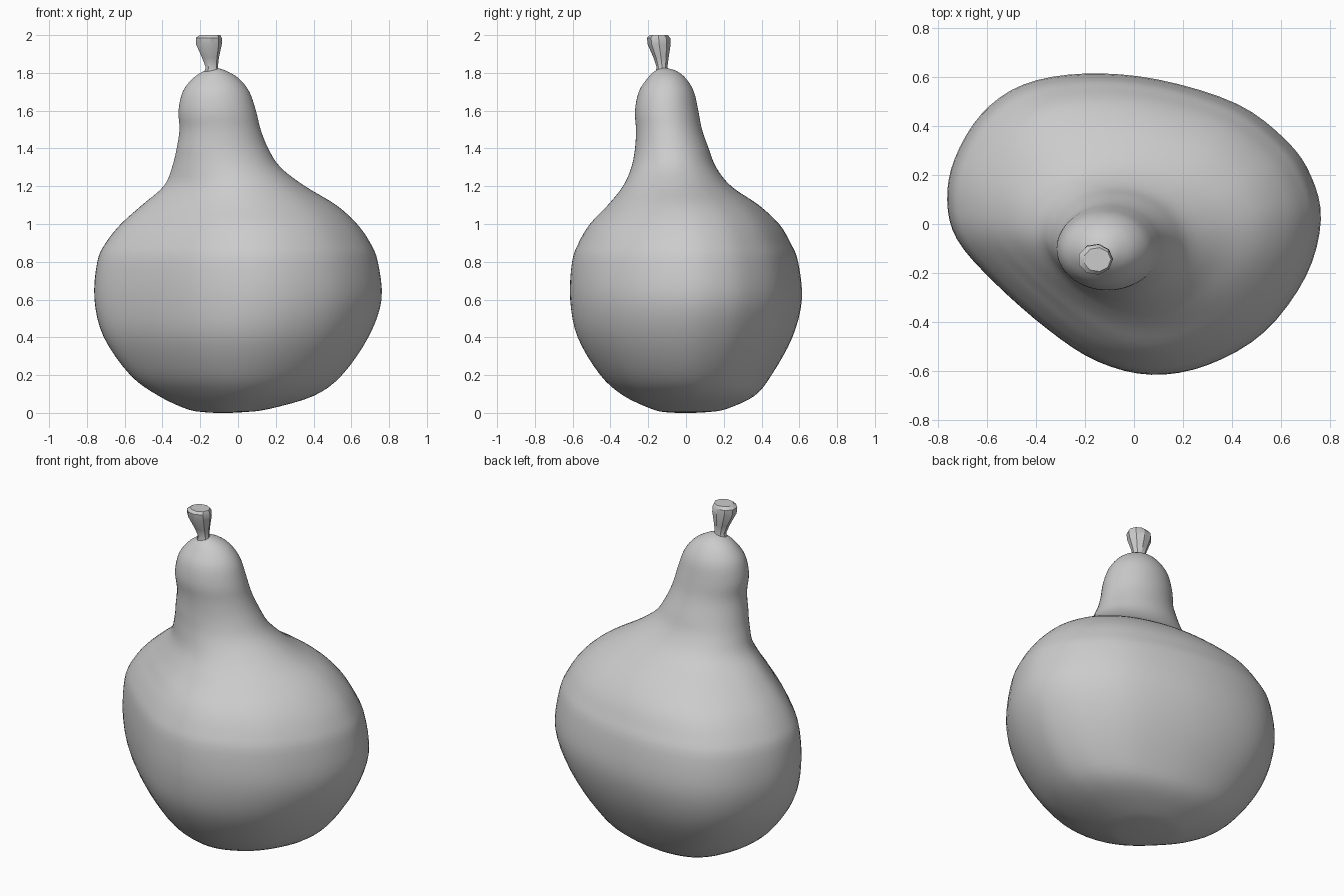
import bpy, bmesh, math
from mathutils import Vector

if "Cube" in bpy.data.objects:
    bpy.data.objects.remove(bpy.data.objects["Cube"])

GREY = bpy.data.materials.new("plain grey")
GREY.diffuse_color = (0.6, 0.6, 0.6, 1)
GREY.use_nodes = True
GREY.node_tree.nodes["Principled BSDF"].inputs["Base Color"].default_value = GREY.diffuse_color


def spline(pts, steps, closed=False):
    """Catmull-Rom interpolation through points of any dimension."""
    n, out = len(pts), []
    pts = [Vector(p) for p in pts]
    get = (lambda i: pts[i % n]) if closed else (lambda i: pts[max(0, min(n - 1, i))])
    for i in range(n if closed else n - 1):
        a, b, c, d = (get(i + k) for k in (-1, 0, 1, 2))
        for s in range(steps):
            t = s / steps
            out.append(0.5 * (2 * b + (c - a) * t + (2 * a - 5 * b + 4 * c - d) * t * t
                              + (3 * b - a - 3 * c + d) * t ** 3))
    return out if closed else out + [pts[-1]]


def loft(name, rings, angle):
    """Skin a stack of rings and cap both ends."""
    bm = bmesh.new()
    loops = [[bm.verts.new(p) for p in ring] for ring in rings]
    n = len(loops[0])
    for lo, hi in zip(loops, loops[1:]):
        for i in range(n):
            j = (i + 1) % n
            bm.faces.new((lo[i], lo[j], hi[j], hi[i]))
    bm.faces.new(loops[0][::-1])
    bm.faces.new(loops[-1])
    me = bpy.data.meshes.new(name)
    bm.to_mesh(me)
    bm.free()
    me.materials.append(GREY)
    ob = bpy.data.objects.new(name, me)
    bpy.context.collection.objects.link(ob)
    bpy.context.view_layer.objects.active = ob
    ob.select_set(True)
    bpy.ops.object.shade_smooth_by_angle(angle=math.radians(angle))
    ob.select_set(False)


# Lopsided outline of the belly, scaled to a unit box
outline = [(.76, .02), (.72, .2), (.62, .345), (.42, .495), (.1, .595), (-.2, .62),
           (-.45, .575), (-.62, .455), (-.73, .27), (-.76, .1), (-.72, -.06),
           (-.57, -.235), (-.35, -.43), (-.15, -.56), (.07, -.615), (.3, -.575),
           (.53, -.44), (.7, -.21)]
belly = [Vector((p.x / .76, p.y / .617)) for p in spline(outline, 4, True)]

# Height levels: (z, left), (right, front, back)
levels = [((0, -.11), (-.05, -.04, .03)), ((.004, -.18), (.03, -.11, .11)),
          ((.02, -.27), (.16, -.18, .21)), ((.09, -.42), (.40, -.33, .36)),
          ((.2, -.57), (.55, -.455, .45)), ((.4, -.71), (.69, -.575, .56)),
          ((.6, -.76), (.76, -.615, .61)), ((.8, -.745), (.74, -.605, .59)),
          ((.9, -.70), (.70, -.57, .55)), ((1.0, -.62), (.63, -.51, .49)),
          ((1.1, -.51), (.52, -.415, .385)), ((1.2, -.395), (.355, -.335, .24)),
          ((1.3, -.35), (.225, -.29, .16)), ((1.4, -.325), (.16, -.27, .12)),
          ((1.5, -.31), (.12, -.265, .085)), ((1.6, -.315), (.095, -.27, .065)),
          ((1.7, -.293), (.06, -.25, .042)), ((1.77, -.24), (.005, -.205, 0)),
          ((1.81, -.18), (-.06, -.165, -.05)), ((1.825, -.135), (-.105, -.13, -.10))]
rings = []
for z, x0, x1, y0, y1 in spline([a + b for a, b in levels], 4):
    round_mix = max(0, min(1, (z - 1.0) / .4))   # neck becomes round
    ring = []
    for p in belly:
        q = p.lerp(p.normalized(), round_mix)
        ring.append(((x0 + x1) / 2 + q.x * (x1 - x0) / 2,
                     (y0 + y1) / 2 + q.y * (y1 - y0) / 2, z))
    rings.append(ring)
loft("gourd_body", rings, 60)

# Flared stalk with few sides: z, centre x, centre y, radius
stalk = [(1.79, -.138, -.125, .046), (1.83, -.14, -.127, .033), (1.88, -.147, -.132, .046),
         (1.95, -.156, -.142, .070), (1.985, -.157, -.145, .071), (2.0, -.150, -.145, .056)]
loft("stalk", [[(x + r * math.cos(k * math.tau / 9), y + .88 * r * math.sin(k * math.tau / 9), z)
                for k in range(9)] for z, x, y, r in stalk], 35)
